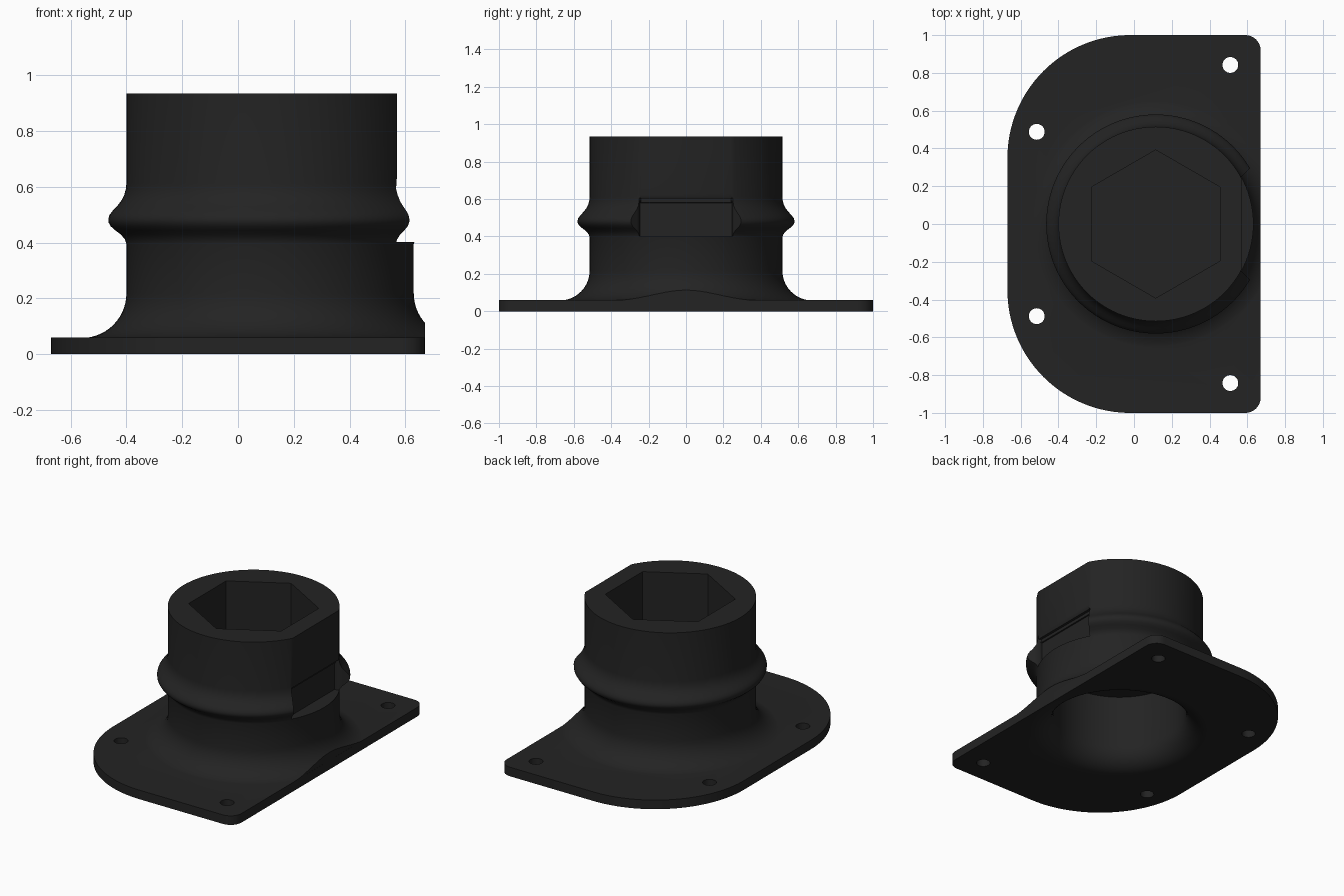
import bpy, bmesh, math

if "Cube" in bpy.data.objects:
    bpy.data.objects.remove(bpy.data.objects["Cube"])

CX = 0.115  # x of the socket axis

black = bpy.data.materials.new("matte black")
black.diffuse_color = (0.017, 0.017, 0.017, 1)
black.use_nodes = True
black.node_tree.nodes["Principled BSDF"].inputs["Base Color"].default_value = black.diffuse_color


def finish(name, bm):
    bmesh.ops.recalc_face_normals(bm, faces=bm.faces)
    me = bpy.data.meshes.new(name)
    bm.to_mesh(me)
    bm.free()
    me.materials.append(black)
    ob = bpy.data.objects.new(name, me)
    bpy.context.collection.objects.link(ob)
    return ob


def extrude(name, pts, vec):
    """Solid made by pushing a closed 3D outline along vec."""
    bm = bmesh.new()
    face = bm.faces.new([bm.verts.new(p) for p in pts])
    res = bmesh.ops.extrude_face_region(bm, geom=[face])
    bmesh.ops.translate(bm, vec=vec, verts=[v for v in res["geom"] if isinstance(v, bmesh.types.BMVert)])
    return finish(name, bm)


def lathe(name, profile, n=96):
    """Capped solid of revolution about the socket axis from (radius, z) points."""
    bm = bmesh.new()
    rings = [[bm.verts.new((CX + r * math.cos(2 * math.pi * i / n), r * math.sin(2 * math.pi * i / n), z))
              for i in range(n)] for r, z in profile]
    for a, b in zip(rings, rings[1:]):
        for i in range(n):
            j = (i + 1) % n
            bm.faces.new((a[i], a[j], b[j], b[i]))
    bm.faces.new(rings[0])
    bm.faces.new(rings[-1])
    return finish(name, bm)


def arc(cx, cy, r, a0, a1, n):
    return [(cx + r * math.cos(math.radians(a0 + (a1 - a0) * i / n)),
             cy + r * math.sin(math.radians(a0 + (a1 - a0) * i / n))) for i in range(n + 1)]


def prism(name, cx, cy, r, z0, z1, n, turn=0):
    pts = [(cx + r * math.cos(turn + 2 * math.pi * i / n), cy + r * math.sin(turn + 2 * math.pi * i / n), z0)
           for i in range(n)]
    return extrude(name, pts, (0, 0, z1 - z0))


def boolean(target, tool, op="DIFFERENCE"):
    mod = target.modifiers.new(op, "BOOLEAN")
    mod.operation, mod.object, mod.solver = op, tool, "EXACT"
    bpy.context.view_layer.objects.active = target
    bpy.ops.object.modifier_apply(modifier=mod.name)
    bpy.data.objects.remove(tool)


# Column with flared foot and rounded collar
ring = [(0.515, 0.395), (0.521, 0.412), (0.535, 0.429), (0.555, 0.444), (0.571, 0.458), (0.579, 0.472),
        (0.58, 0.484), (0.576, 0.498), (0.565, 0.513), (0.549, 0.53), (0.534, 0.549), (0.523, 0.57),
        (0.517, 0.592), (0.515, 0.612)]
foot = arc(0.675, 0.218, 0.16, 270, 180, 14)
body = lathe("flanged_socket", [(0.675, 0.03)] + foot + ring + [(0.515, 0.935)])

# Trim the foot flush with the straight plate edge
boolean(body, extrude("trim", [(0.6695, -1, -0.1), (1, -1, -0.1), (1, 1, -0.1), (0.6695, 1, -0.1)], (0, 0, 1)))

# Mounting plate: two large left corners, two small right corners
half = arc(0.59, 0.92, 0.08, 0, 90, 8) + arc(-0.02, 0.35, 0.65, 90, 180, 32)
outline = half + [(x, -y) for x, y in reversed(half)]
boolean(body, extrude("plate", [(x, y, 0) for x, y in outline], (0, 0, 0.06)), "UNION")

# Screw holes
for x, y in ((0.51, 0.842), (-0.515, 0.488)):
    for s in (1, -1):
        boolean(body, prism("screw_hole", x, s * y, 0.042, -0.1, 0.2, 32))

# Flared blind bore underneath
bore = [(0.55, -0.02)] + arc(0.55, 0.14, 0.14, 270, 180, 12) + [(0.41, 0.48)]
boolean(body, lathe("bore", bore))

# Hexagonal socket in the top
boolean(body, prism("hex_socket", CX, 0, 0.392, 0.54, 1.1, 6, math.pi / 6))

# Side flat above a notch with a rounded upper lip
side = [(0.9, 0.402), (0.537, 0.402), (0.537, 0.58), (0.547, 0.582), (0.558, 0.594), (0.566, 0.61),
        (0.57, 0.632), (0.57, 1.1), (0.9, 1.1)]
boolean(body, extrude("side_flat", [(x, -0.245, z) for x, z in side], (0, 0.49, 0)))

# Slanted collar ends beside the notch
ends = [(0.545, 0.24), (0.575, 0.255), (0.615, 0.295), (0.7, 0.4)]
boolean(body, extrude("collar_ends", [(x, y, 0.402) for x, y in ends + [(x, -y) for x, y in reversed(ends)]],
                      (0, 0, 0.2)))

# Smooth shading with crisp edges
bpy.ops.object.select_all(action="DESELECT")
body.select_set(True)
bpy.context.view_layer.objects.active = body
bpy.ops.object.shade_smooth_by_angle(angle=math.radians(30))
